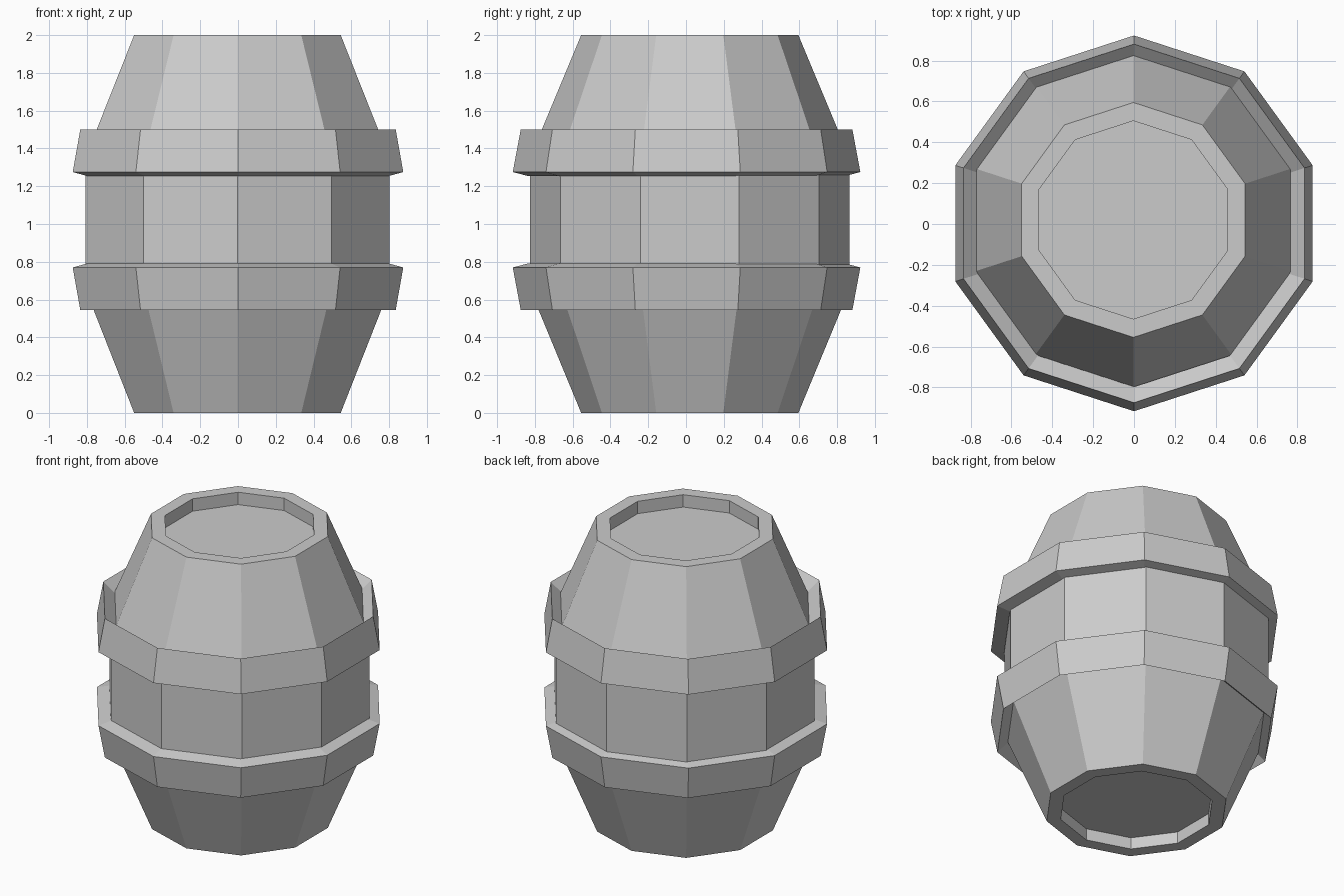
import bpy, bmesh
from math import sin, cos, pi

if "Cube" in bpy.data.objects:
    bpy.data.objects.remove(bpy.data.objects["Cube"])

SIDES = 10


def lathe(name, profile, cx=0.0, cy=0.0, closed=False):
    """Spin a (radius, z) profile into a ten-sided solid; open profiles get end caps."""
    bm = bmesh.new()
    rings = [[bm.verts.new((cx + r * sin(2 * pi * i / SIDES),
                            cy + r * cos(2 * pi * i / SIDES), z))
              for i in range(SIDES)] for r, z in profile]
    pairs = list(zip(rings, rings[1:]))
    if closed:
        pairs.append((rings[-1], rings[0]))
    else:
        bm.faces.new(rings[0])
        bm.faces.new(rings[-1])
    for a, b in pairs:
        for i in range(SIDES):
            j = (i + 1) % SIDES
            bm.faces.new((a[i], a[j], b[j], b[i]))
    bmesh.ops.recalc_face_normals(bm, faces=bm.faces)
    mesh = bpy.data.meshes.new(name)
    bm.to_mesh(mesh)
    bm.free()
    obj = bpy.data.objects.new(name, mesh)
    bpy.context.collection.objects.link(obj)
    return obj


# Barrel body with recessed ends
lathe("barrel_body", [(0.485, 0.08), (0.485, 0), (0.575, 0), (0.846, 0.655),
                      (0.846, 1.35), (0.575, 2), (0.485, 2), (0.485, 1.915)],
      cx=-0.003, cy=0.02)

# Flared hoops, mirrored about the middle of the barrel
hoop = [(0.80, 1.43), (0.878, 1.5), (0.92, 1.275), (0.835, 1.253)]
lathe("upper_hoop", hoop, cy=0.003, closed=True)
lathe("lower_hoop", [(r, 2.045 - z) for r, z in hoop], cy=0.003, closed=True)
